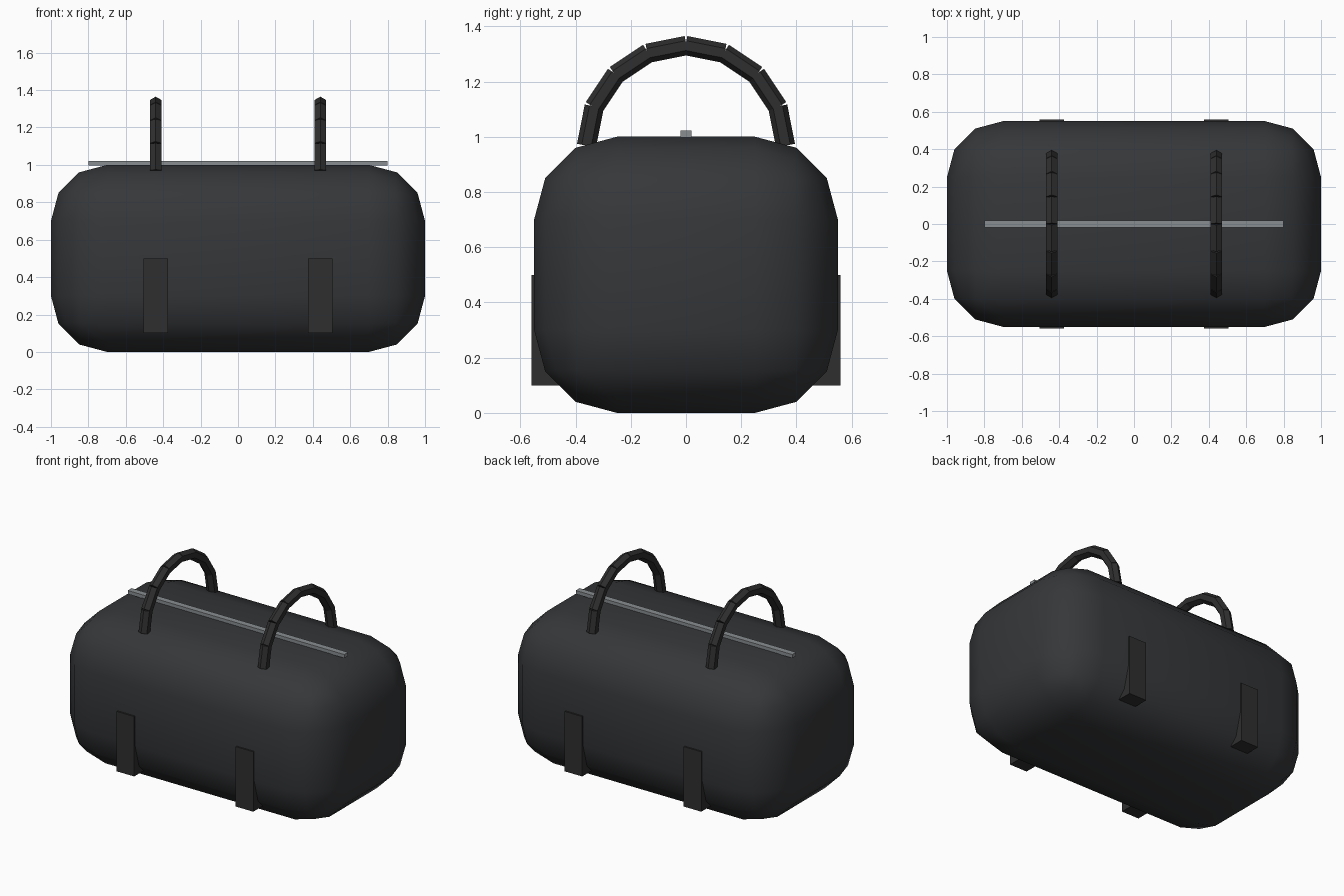
import bpy, math
from mathutils import Vector

if "Cube" in bpy.data.objects:
    bpy.data.objects.remove(bpy.data.objects["Cube"])


def material(name, rgb):
    m = bpy.data.materials.new(name)
    m.diffuse_color = (*rgb, 1)
    m.use_nodes = True
    m.node_tree.nodes["Principled BSDF"].inputs["Base Color"].default_value = m.diffuse_color
    return m


FABRIC = material("dark_fabric", (0.036, 0.038, 0.041))
STRAP = material("black_strap", (0.028, 0.028, 0.028))
METAL = material("grey_metal", (0.25, 0.27, 0.28))


def box(name, size, loc, mat):
    bpy.ops.mesh.primitive_cube_add(size=1, location=loc)
    o = bpy.context.object
    o.name = name
    o.scale = size
    bpy.ops.object.transform_apply(location=False, rotation=False, scale=True)
    o.data.materials.append(mat)
    return o


# Bag body: heavily rounded box
body = box("bag_body", (2.0, 1.1, 1.0), (0, 0, 0.5), FABRIC)
bev = body.modifiers.new("round", "BEVEL")
bev.width, bev.segments = 0.3, 3
bpy.ops.object.modifier_apply(modifier=bev.name)
bpy.ops.object.shade_smooth()

# Zip along the top
box("zip", (1.6, 0.04, 0.024), (0, 0, 1.01), METAL)


# Handle: half ring of short six-sided rods
def handle(name, x, radius=0.36, z0=0.97, steps=8, thick=0.035):
    pts = [Vector((x, radius * math.cos(math.pi * i / steps),
                   z0 + radius * math.sin(math.pi * i / steps)))
           for i in range(steps + 1)]
    rods = []
    for a, b in zip(pts, pts[1:]):
        d = b - a
        bpy.ops.mesh.primitive_cylinder_add(
            vertices=6, radius=thick, depth=d.length * 1.03, location=(a + b) / 2,
            rotation=(math.atan2(-d.y, d.z), 0, 0))
        rods.append(bpy.context.object)
    for r in rods:
        r.select_set(True)
    bpy.context.view_layer.objects.active = rods[0]
    bpy.ops.object.join()
    o = bpy.context.object
    o.name = name
    o.data.materials.append(STRAP)


# Handles and lower straps, left and right
for side, x in (("left", -0.44), ("right", 0.44)):
    handle(side + "_handle", x)
    box(side + "_strap", (0.13, 1.12, 0.4), (x, 0, 0.3), STRAP)
